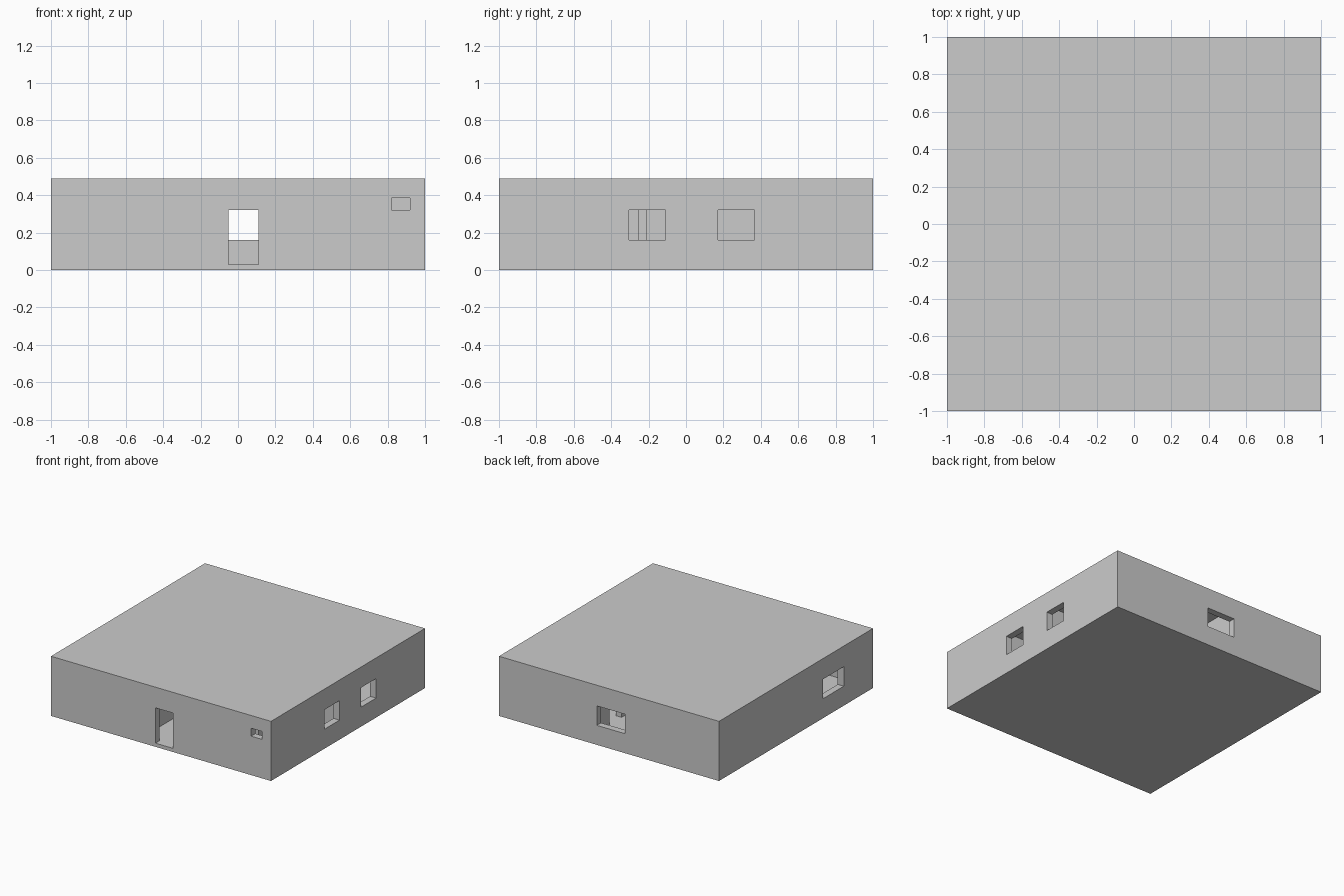
import bpy

if "Cube" in bpy.data.objects:
    bpy.data.objects.remove(bpy.data.objects["Cube"])

FLOOR, CEIL, H = 0.03, 0.46, 0.49
DOOR_TOP, SILL = 0.32, 0.16
IN = 0.945  # inner face of the outer walls


def box(name, x0, x1, y0, y1, z0, z1):
    bpy.ops.mesh.primitive_cube_add(size=1)
    ob = bpy.context.object
    ob.name = name
    for v in ob.data.vertices:
        v.co.x = x1 if v.co.x > 0 else x0
        v.co.y = y1 if v.co.y > 0 else y0
        v.co.z = z1 if v.co.z > 0 else z0
    return ob


house = box("house_shell", -1, 1, -1, 1, 0, H)

# Rooms hollowed out of the block: x0, x1, y0, y1
rooms = {
    "hall": (-0.19, 0.20, -IN, IN),
    "left_front_room": (-IN, -0.24, -IN, 0.0),
    "left_back_room": (-IN, -0.24, 0.05, IN),
    "washroom": (0.60, IN, -IN, -0.50),
    "store_room": (0.25, 0.55, -IN, -0.50),
    "right_middle_room": (0.25, IN, -0.45, 0.01),
    "right_back_room": (0.25, IN, 0.06, IN),
}
cuts = [(n, *r, FLOOR, CEIL) for n, r in rooms.items()]

# Outside door and windows
cuts += [
    ("front_door", -0.05, 0.11, -1.1, -0.9, FLOOR, DOOR_TOP),
    ("washroom_window", 0.82, 0.92, -1.1, -0.9, 0.32, 0.385),
    ("back_window", -0.145, 0.11, 0.9, 1.1, SILL, DOOR_TOP),
    ("right_window_a", 0.9, 1.1, -0.305, -0.11, SILL, DOOR_TOP),
    ("right_window_b", 0.9, 1.1, 0.17, 0.365, SILL, DOOR_TOP),
    ("left_window", -1.1, -0.9, -0.62, -0.35, SILL, DOOR_TOP),
]

# Inside doorways
for name, x0, x1, y0, y1 in [
    ("door_right_middle", 0.18, 0.27, -0.37, -0.21),
    ("door_right_back", 0.18, 0.27, 0.55, 0.71),
    ("door_left_front", -0.26, -0.17, -0.25, -0.09),
    ("door_left_back", -0.26, -0.17, 0.55, 0.71),
    ("door_store", 0.18, 0.27, -0.75, -0.59),
    ("door_washroom", 0.53, 0.62, -0.75, -0.59),
]:
    cuts.append((name, x0, x1, y0, y1, FLOOR, DOOR_TOP))

# Subtract everything, then remove the cutters
cutters = []
for c in cuts:
    cutter = box(*c)
    cutter.hide_render = True
    mod = house.modifiers.new(c[0], 'BOOLEAN')
    mod.operation, mod.solver, mod.object = 'DIFFERENCE', 'EXACT', cutter
    cutters.append(cutter)

bpy.context.view_layer.update()
deps = bpy.context.evaluated_depsgraph_get()
mesh = bpy.data.meshes.new_from_object(house.evaluated_get(deps))
house.modifiers.clear()
house.data = mesh
for c in cutters:
    bpy.data.objects.remove(c)
